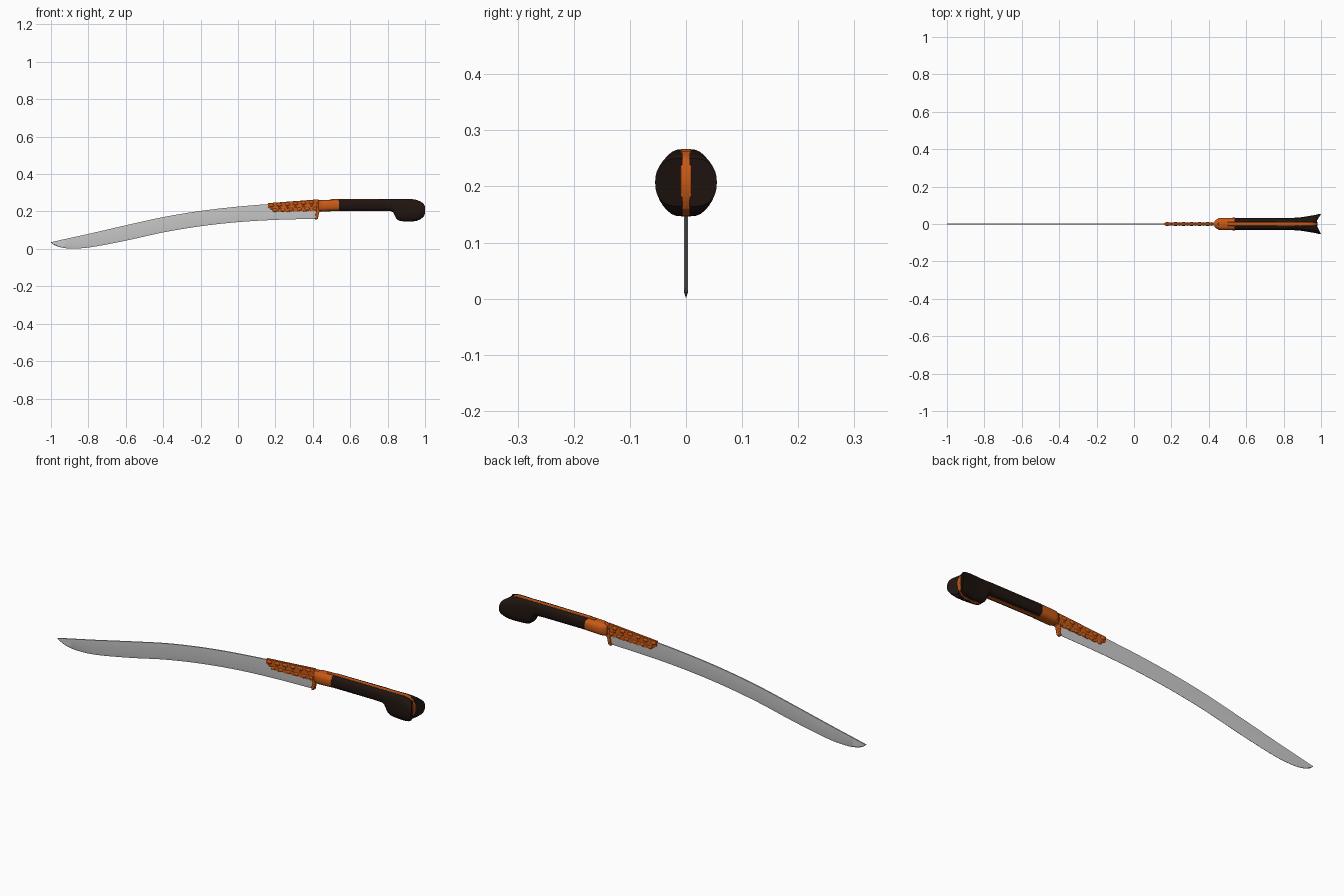
import bpy, bmesh, math

if "Cube" in bpy.data.objects:
    bpy.data.objects.remove(bpy.data.objects["Cube"])


def material(name, rgb):
    m = bpy.data.materials.new(name)
    m.diffuse_color = (*rgb, 1)
    m.use_nodes = True
    m.node_tree.nodes["Principled BSDF"].inputs["Base Color"].default_value = m.diffuse_color
    return m


BRASS = material("copper_fittings", (0.58, 0.10, 0.008))
HORN = material("dark_horn", (0.014, 0.007, 0.005))


def finish(name, bm, mat=None, angle=35):
    bmesh.ops.recalc_face_normals(bm, faces=bm.faces)
    me = bpy.data.meshes.new(name)
    bm.to_mesh(me)
    bm.free()
    ob = bpy.data.objects.new(name, me)
    bpy.context.collection.objects.link(ob)
    if mat:
        me.materials.append(mat)
    bpy.ops.object.select_all(action='DESELECT')
    ob.select_set(True)
    bpy.context.view_layer.objects.active = ob
    bpy.ops.object.shade_smooth_by_angle(angle=math.radians(angle))
    return ob


def loft(name, rings, mat=None, angle=35):
    bm = bmesh.new()
    vs = [[bm.verts.new(p) for p in r] for r in rings]
    n = len(vs[0])
    for a, b in zip(vs, vs[1:]):
        for i in range(n):
            j = (i + 1) % n
            bm.faces.new((a[i], a[j], b[j], b[i]))
    bm.faces.new(vs[0])
    bm.faces.new(vs[-1])
    return finish(name, bm, mat, angle)


def plate(name, outline, half, mat, bevel=0.0):
    """Extrude an x-z outline to y = +-half."""
    ob = loft(name, [[(x, y, z) for x, z in outline] for y in (-half, half)], mat)
    if bevel:
        b = ob.modifiers.new("bevel", 'BEVEL')
        b.width, b.segments, b.limit_method = bevel, 2, 'ANGLE'
    return ob


def smooth_keys(keys, steps):
    """Hermite interpolation of key tuples along their first value."""
    def slope(i, k):
        a, b = keys[max(i - 1, 0)], keys[min(i + 1, len(keys) - 1)]
        return (b[k] - a[k]) / (b[0] - a[0])
    out = []
    for i in range(len(keys) - 1):
        p, q = keys[i], keys[i + 1]
        h = q[0] - p[0]
        for s in range(steps):
            t = s / steps
            row = [p[0] + h * t]
            for k in range(1, len(p)):
                row.append((2*t**3 - 3*t*t + 1) * p[k] + (3*t*t - 2*t**3) * q[k]
                           + (t**3 - 2*t*t + t) * h * slope(i, k)
                           + (t**3 - t*t) * h * slope(i + 1, k))
            out.append(row)
    out.append(list(keys[-1]))
    return out


# Blade: forward-curved, thin, with a ground lower edge (x, spine z, edge z)
blade = smooth_keys([(-1, .036, .034), (-.985, .039, .022), (-.955, .046, .010),
                     (-.9, .058, .002), (-.8, .080, .007), (-.6, .126, .044),
                     (-.4, .170, .088), (-.2, .203, .121), (0, .226, .143),
                     (.2, .242, .155), (.42, .255, .161)], 5)
T = .0032
loft("blade", [[(x, -T, t), (x, T, t), (x, T, b + (t - b) * .15), (x, .0006, b),
                (x, -.0006, b), (x, -T, b + (t - b) * .15)] for x, t, b in blade], None, 20)


def spine(x):
    return .2385 + (x - .16) * .075


# Ornamental mount over the heel of the blade, with scalloped lower edge
top = [(.16 + .27 * i / 8, spine(.16 + .27 * i / 8) + .006) for i in range(9)]
low = []
for i in range(41):
    u = i / 40
    x = .425 - .265 * u
    depth = .044 + .012 * (1 - u) - .022 * max(0, (u - .75) / .25)
    low.append((x, spine(x) - depth + .004 * (1 - abs(math.sin(u * 6 * math.pi)))))
plate("mount_plate", top + low, .0055, BRASS, .001)

# Raised beads in two rows on both sides
bm = bmesh.new()


def bead(x, z, rx, ry, rz):
    vs = bmesh.ops.create_uvsphere(bm, u_segments=14, v_segments=8, radius=1)["verts"]
    bmesh.ops.scale(bm, vec=(rx, ry, rz), verts=vs)
    bmesh.ops.translate(bm, vec=(x, 0, z), verts=vs)


for i in range(6):
    x = .178 + i * .043
    bead(x, spine(x) - .007, .017, .0105, .011)
    bead(x + .020, spine(x) - .033 - .0015 * i, .015, .0095, .011)
    bead(x, spine(x) - .025, .007, .009, .006)
finish("mount_beads", bm, BRASS, 60)

# Slanted collar strip at the heel
plate("heel_strip", [(.412, .155), (.427, .160), (.434, .195), (.452, .205), (.452, .262),
                     (.425, .261), (.417, .20)], .009, BRASS, .003)


def oval(x, zb, zt, w, n=28, p=.75):
    zc, h = (zb + zt) / 2, (zt - zb) / 2
    def f(v):
        return math.copysign(abs(v) ** p, v)
    return [(x, w * f(math.cos(a)), zc + h * f(math.sin(a)))
            for a in (2 * math.pi * i / n for i in range(n))]


# Bolster between blade and grip
loft("bolster", [oval(*k) for k in [(.43, .206, .257, .014), (.437, .202, .259, .022),
                                    (.455, .200, .261, .032), (.465, .200, .262, .033),
                                    (.54, .203, .264, .0335)]], BRASS)

# Central strap following the hilt outline
plate("hilt_strap", [(.5, .2655), (.93, .2665), (.955, .262), (.972, .25), (.979, .23),
                     (.981, .205), (.976, .18), (.965, .16), (.945, .148), (.885, .1465),
                     (.86, .152), (.845, .17), (.835, .192), (.815, .203), (.5, .2035)],
      .0095, BRASS, .001)

# Horn scales with flared ears (x, bottom z, top z, half width), mirrored
keys = [(.538, .205, .264, .031), (.70, .205, .265, .031), (.80, .204, .266, .031),
        (.826, .199, .266, .031), (.838, .178, .266, .032), (.850, .158, .266, .033),
        (.870, .149, .266, .034), (.90, .147, .266, .037), (.93, .147, .265, .043),
        (.955, .150, .261, .049), (.968, .156, .256, .053), (.976, .164, .250, .055)]
rings = []
for x, b, t, w in smooth_keys(keys, 3):
    zc, h = (b + t) / 2, (t - b) / 2
    flare = max(0, min(1, (x - .90) / .076))
    p = .62 + .1 * flare
    ring = []
    for i in range(17):
        a = -math.pi / 2 + math.pi * i / 16
        c, s = max(0, math.cos(a)), math.sin(a)
        k = c ** p
        y = .006 + (w - .006) * k
        z = zc + h * math.copysign(abs(s) ** .85, s)
        ring.append((x + flare * .025 * max(0, (y - .015) / .04), -y, z))
    rings.append(ring)
scales = loft("grip_scales", rings, HORN, 40)
m = scales.modifiers.new("mirror", 'MIRROR')
m.use_axis = (False, True, False)
